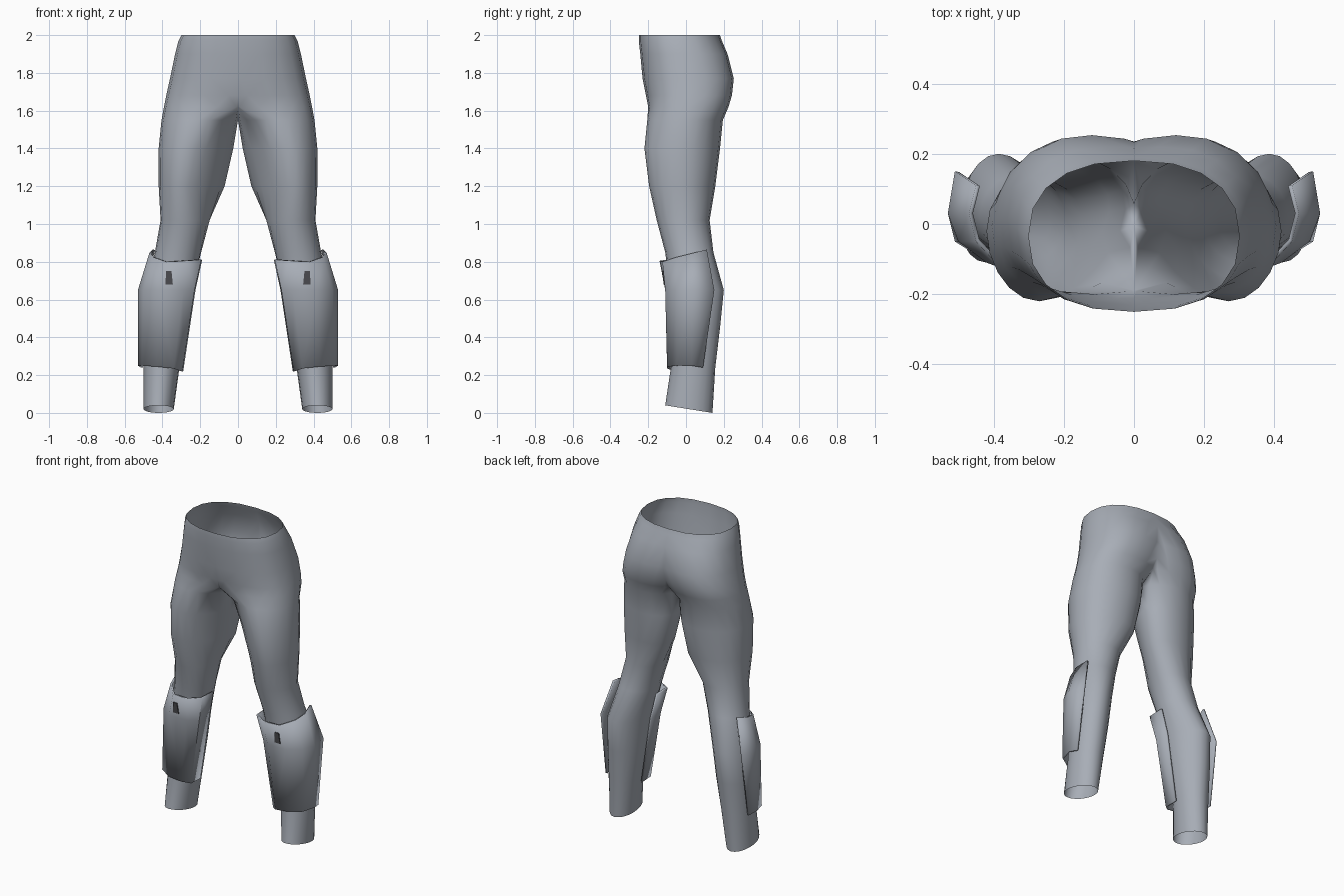
import bpy, bmesh, math

if "Cube" in bpy.data.objects:
    bpy.data.objects.remove(bpy.data.objects["Cube"])


def material(name, color):
    m = bpy.data.materials.new(name)
    m.diffuse_color = color
    m.use_nodes = True
    m.node_tree.nodes["Principled BSDF"].inputs["Base Color"].default_value = m.diffuse_color
    return m


CLOTH = material("slate_grey", (.39, .42, .47, 1))
DARK = material("dark_slot", (.08, .08, .09, 1))


def add_object(name, verts, faces, mat, solid=0.0, angle=40):
    """Make a mesh for the +x side and mirror it across x = 0."""
    mesh = bpy.data.meshes.new(name)
    mesh.from_pydata(verts, [], faces)
    bm = bmesh.new()
    bm.from_mesh(mesh)
    bmesh.ops.remove_doubles(bm, verts=bm.verts, dist=0.0005)
    bm.to_mesh(mesh)
    bm.free()
    mesh.materials.append(mat)
    ob = bpy.data.objects.new(name, mesh)
    bpy.context.collection.objects.link(ob)
    if solid:
        s = ob.modifiers.new("thickness", 'SOLIDIFY')
        s.thickness = solid
        s.offset = -1
    m = ob.modifiers.new("mirror", 'MIRROR')
    m.merge_threshold = 0.001
    bpy.ops.object.select_all(action='DESELECT')
    ob.select_set(True)
    bpy.context.view_layer.objects.active = ob
    bpy.ops.object.shade_smooth_by_angle(angle=math.radians(angle))
    return ob


def strip_faces(rows, n, closed):
    last = n if closed else n - 1
    return [(r * n + i, r * n + (i + 1) % n, (r + 1) * n + (i + 1) % n, (r + 1) * n + i)
            for r in range(rows - 1) for i in range(last)]


# Trousers: rings of (z, front centre x, back centre x, outer x, front y, back y)
RINGS = [
    (0.02, .42, .42, .50, -.11, .14),
    (0.24, .405, .405, .50, -.08, .155),
    (0.45, .375, .395, .495, -.075, .18),
    (0.65, .345, .385, .485, -.085, .20),
    (0.85, .315, .32, .44, -.11, .145),
    (1.02, .29, .27, .41, -.155, .125),
    (1.20, .30, .21, .42, -.195, .155),
    (1.40, .27, .19, .42, -.22, .18),
    (1.55, .21, .19, .405, -.205, .195),
    (1.62, .11, .17, .392, -.20, .225),
    (1.68, .05, .15, .38, -.212, .243),
    (1.77, .01, .12, .36, -.23, .253),
    (1.90, .00, .07, .333, -.242, .22),
    (1.97, .00, .00, .315, -.25, .19),
    (2.00, .00, .00, .30, -.25, .18),
]
N = 20
verts = []
for k, (z, cf, cb, out, yf, yb) in enumerate(RINGS):
    power = 0.85 if z > 1.6 else 1.0         # the hips are a little boxier
    for i in range(N):
        a = 2 * math.pi * i / N
        s, c = math.sin(a), math.cos(a)
        cx = cf + (cb - cf) * (1 + s) / 2
        x = cx + (out - cx) * math.copysign(abs(c) ** power, c)
        if x < 0.006:                        # torso half stops at the centre plane
            x = 0.0
            if z > 1.6 and abs(s) > 0.01:
                side = math.copysign(1, s)
                for _ in range(8):
                    cx = cf + (cb - cf) * (1 + s) / 2
                    t = min(1, cx / (out - cx)) ** (1 / power)
                    s = side * math.sqrt(1 - t * t)
        y = (yf + yb) / 2 + (yb - yf) / 2 * math.copysign(abs(s) ** power, s)
        verts.append((x, y, z - (0.02 * s if k == 0 else 0)))
faces = [f for f in strip_faces(len(RINGS), N, True) if any(verts[v][0] > 0 for v in f)]
add_object("trousers", verts, faces, CLOTH, angle=50)

# Shin guards: top, middle and bottom edges running inner side - front - outer side
TOP = [(.19, .02, .81), (.195, -.09, .81), (.27, -.14, .805), (.38, -.125, .80),
       (.45, -.05, .825), (.47, .03, .845), (.45, .11, .865)]
MID = [(.225, .03, .65), (.23, -.07, .65), (.29, -.11, .65), (.42, -.11, .65),
       (.50, -.05, .65), (.53, .03, .65), (.51, .15, .65)]
LOW = [(.29, .03, .22), (.295, -.06, .22), (.34, -.10, .235), (.43, -.10, .245),
       (.51, -.05, .25), (.53, .03, .25), (.515, .09, .24)]
add_object("shin_guard", LOW + MID + TOP, strip_faces(3, 7, False), CLOTH, solid=0.012)

# Dark slot on the front of each guard
front = [(.345, -.118, .68), (.385, -.118, .68), (.38, -.127, .75), (.352, -.127, .75)]
back = [(x, y + .02, z) for x, y, z in front]
add_object("guard_slot", front + back,
           [(0, 1, 2, 3), (7, 6, 5, 4)] +
           [(i, i + 4, (i + 1) % 4 + 4, (i + 1) % 4) for i in range(4)], DARK, angle=20)
